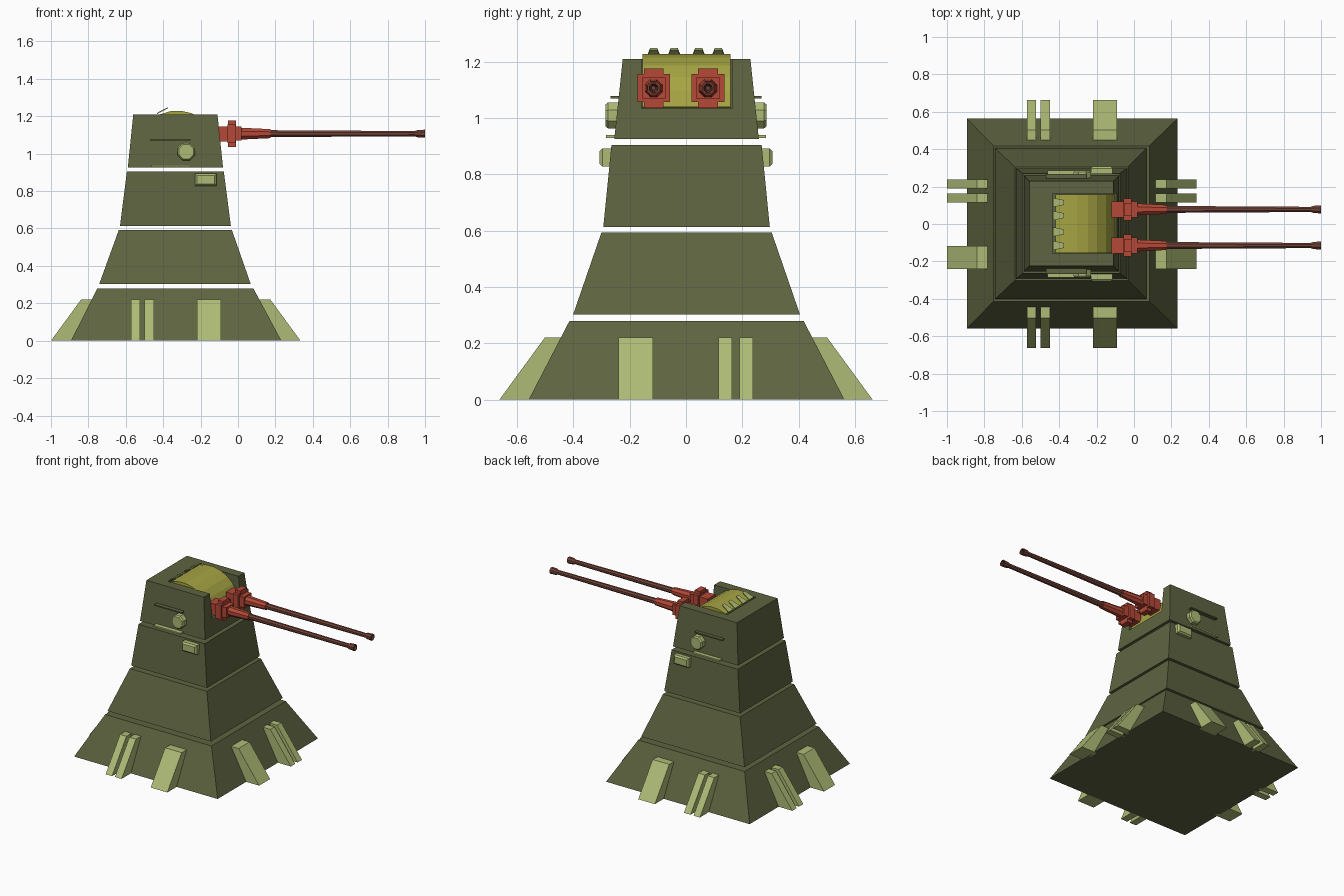
import bpy, bmesh, math
from mathutils import Vector

if "Cube" in bpy.data.objects:
    bpy.data.objects.remove(bpy.data.objects["Cube"])


def material(name, r, g, b):
    m = bpy.data.materials.new(name)
    m.diffuse_color = (r, g, b, 1)
    m.use_nodes = True
    m.node_tree.nodes["Principled BSDF"].inputs["Base Color"].default_value = m.diffuse_color
    return m


OLIVE = material("dark olive", 0.112, 0.127, 0.052)
PALE = material("pale green", 0.42, 0.50, 0.18)
YELLOW = material("mustard yellow", 0.38, 0.37, 0.055)
RED = material("red", 0.46, 0.065, 0.037)
BROWN = material("barrel brown", 0.17, 0.055, 0.038)


def loft(name, rings, mat):
    """Skin a list of equal-length rings and cap both ends."""
    bm = bmesh.new()
    vs = [[bm.verts.new(p) for p in ring] for ring in rings]
    n = len(vs[0])
    for a, b in zip(vs, vs[1:]):
        for i in range(n):
            j = (i + 1) % n
            bm.faces.new((a[i], a[j], b[j], b[i]))
    bm.faces.new(vs[0])
    bm.faces.new(vs[-1])
    bmesh.ops.recalc_face_normals(bm, faces=bm.faces)
    me = bpy.data.meshes.new(name)
    bm.to_mesh(me)
    bm.free()
    me.materials.append(mat)
    ob = bpy.data.objects.new(name, me)
    bpy.context.collection.objects.link(ob)
    return ob


def rect(x0, x1, y0, y1, z):
    return [(x0, y0, z), (x1, y0, z), (x1, y1, z), (x0, y1, z)]


def box(name, x0, x1, y0, y1, z0, z1, mat):
    return loft(name, [rect(x0, x1, y0, y1, z0), rect(x0, x1, y0, y1, z1)], mat)


def turned(name, y, z, profile, n, mat):
    """Lathe around a line parallel to x; profile is (x, radius)."""
    rings = []
    for x, r in profile:
        rings.append([(x, y + r * math.cos(math.tau * (i + .5) / n),
                       z + r * math.sin(math.tau * (i + .5) / n)) for i in range(n)])
    return loft(name, rings, mat)


# Four floating tiers of the tower: (z, x0, x1, half width y) bottom and top
tiers = [((0, -.893, .232, .561), (.28, -.752, .082, .416)),
         ((.303, -.742, .068, .403), (.593, -.637, -.033, .303)),
         ((.613, -.631, -.038, .296), (.905, -.594, -.076, .267)),
         ((.926, -.589, -.08, .257), (1.21, -.56, -.11, .227))]
for k, (lo, hi) in enumerate(tiers):
    tier = loft(f"tower_tier_{k + 1}",
                [rect(x0, x1, -h + .002, h + .002, z) for z, x0, x1, h in (lo, hi)], OLIVE)

# Gun slot cut through the top tier
cutter = box("slot_cutter", -.437, .1, -.158, .163, 1.035, 1.4, OLIVE)
cutter.hide_render = True
mod = tier.modifiers.new("slot", 'BOOLEAN')
mod.operation, mod.object, mod.solver = 'DIFFERENCE', cutter, 'EXACT'
bpy.context.view_layer.objects.active = tier
bpy.ops.object.modifier_apply(modifier="slot")
bpy.data.objects.remove(cutter)

# Curved yellow gun shield filling the slot
arc = [(-.325 + .225 * math.cos(math.radians(a)), 1.005 + .225 * math.sin(math.radians(a)))
       for a in [9 + 106 * i / 7 for i in range(8)]] + [(-.42, 1.037)]
loft("gun_shield", [[(x, y, z) for x, z in arc] for y in (-.154, .159)], YELLOW)

# Slanted teeth on the rear edge of the shield
for k, y in enumerate((-.115, -.036, .043, .117)):
    y = (-.115, -.042, .045, .115)[k]
    ring = [(-.433, y - .025, 1.212), (-.433, y + .025, 1.212),
            (-.373, y + .013, 1.243), (-.373, y - .013, 1.243)]
    loft(f"shield_tooth_{k + 1}", [ring, [(a, b, c + .006) for a, b, c in ring]], PALE)

# Twin guns
for side, y in (("right", -.115), ("left", .078)):
    z = 1.107
    box(f"gun_mount_{side}", -.12, -.055, y - .043, y + .043, z - .042, z + .038, RED)
    box(f"gun_flange_tall_{side}", -.053, -.012, y - .035, y + .035, z - .07, z + .07, RED)
    box(f"gun_flange_wide_{side}", -.055, -.014, y - .058, y + .058, z - .05, z + .05, RED)
    box(f"gun_collar_{side}", -.014, .02, y - .042, y + .042, z - .037, z + .037, RED)
    turned(f"gun_sleeve_{side}", y, z, [(.02, .034), (.175, .026)], 8, RED)
    turned(f"gun_barrel_{side}", y, z,
           [(.17, .02), (.945, .015), (.96, .021), (1, .023), (1, .016), (.93, .008)], 8, BROWN)

# Fittings on both flanks
for side, s in (("front", -1), ("back", 1)):
    knob = []
    for y, r in ((.22, .05), (.277, .05), (.287, .042)):
        knob.append([(-.277 + r * math.cos(math.tau * (i + .5) / 8), s * y,
                      1.01 + r * math.sin(math.tau * (i + .5) / 8)) for i in range(8)])
    loft(f"knob_{side}", knob, PALE)
    box(f"ledge_{side}", -.463, -.25, *sorted((s * .24, s * .285)), .93, .94, PALE)
    box(f"rail_{side}", -.47, -.255, *sorted((s * .22, s * .268)), 1.071, 1.079, OLIVE)
    # Bevelled box on the third tier
    loft(f"flank_box_{side}",
         [[(x, s * y, z) for x, z in ((-.23 + e, .828 + e), (-.115 - e, .828 + e),
                                      (-.115 - e, .893 - e), (-.23 + e, .893 - e))]
          for y, e in ((.25, 0), (.297, 0), (.308, .01))], PALE)

# Sloped buttresses around the foot
out = [(.663, 0), (.502, .22), (.43, .22), (.54, 0)]
for side, s in (("low", -1), ("high", 1)):
    for k, (a, b) in enumerate(((-.573, -.523), (-.5, -.448), (-.22, -.09))):
        loft(f"buttress_y_{side}_{k + 1}", [[(t, s * d, z) for d, z in out] for t in (a, b)], PALE)
    for k, (a, b) in enumerate(((.115, .163), (.19, .239), (-.24, -.117))):
        loft(f"buttress_x_{side}_{k + 1}",
             [[(-.333 + s * (d + .004), t, z) for d, z in out] for t in (a, b)], PALE)
